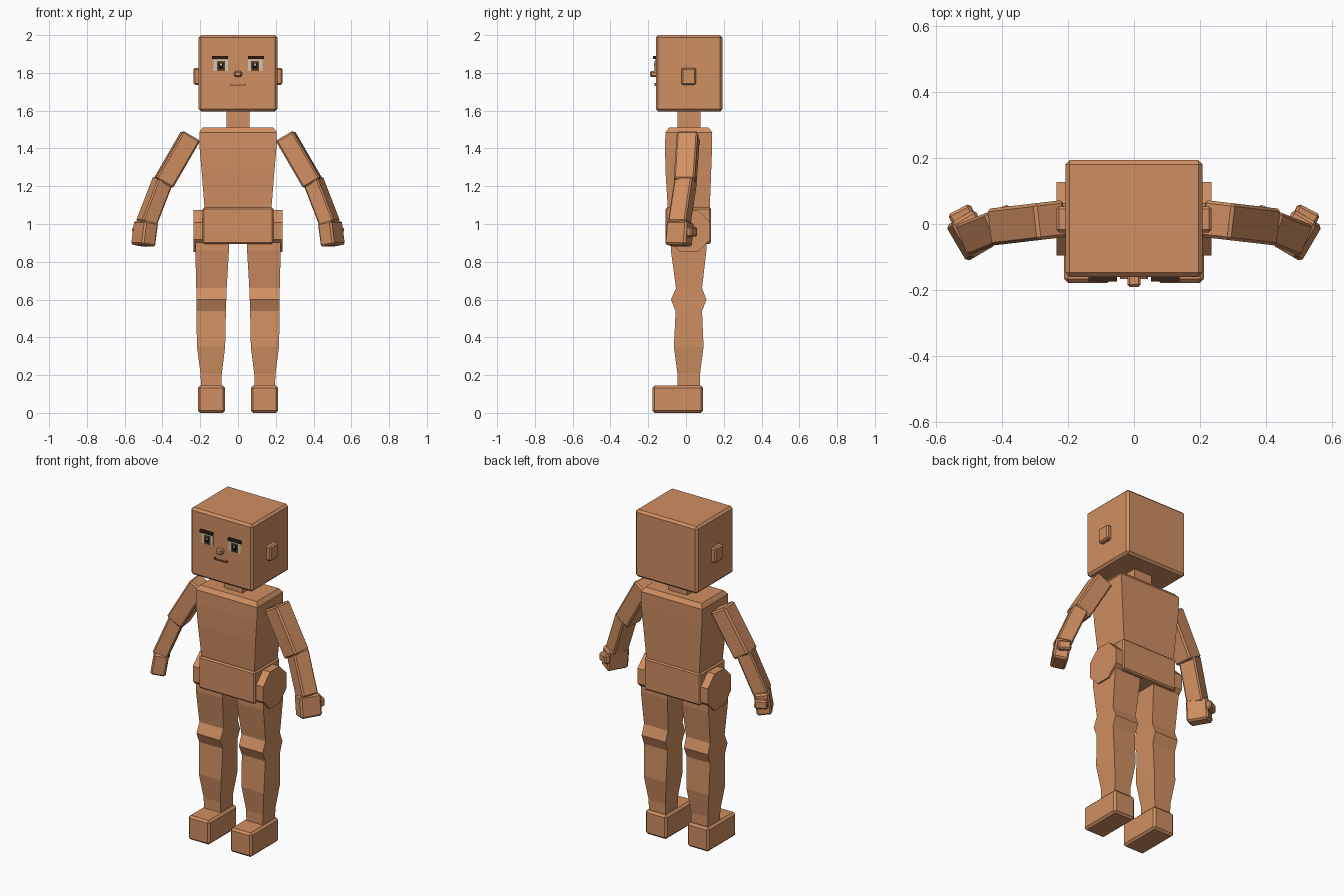
import bpy, bmesh, math
from mathutils import Matrix, Vector

if "Cube" in bpy.data.objects:
    bpy.data.objects.remove(bpy.data.objects["Cube"])


def material(name, rgb):
    m = bpy.data.materials.new(name)
    m.diffuse_color = (*rgb, 1.0)
    m.use_nodes = True
    m.node_tree.nodes["Principled BSDF"].inputs["Base Color"].default_value = m.diffuse_color
    return m


SKIN = material("skin", (0.63, 0.275, 0.122))
BROW = material("brow_brown", (0.035, 0.015, 0.008))
WHITE = material("eye_white", (0.62, 0.58, 0.46))
IRIS = material("iris_brown", (0.12, 0.05, 0.02))
PUPIL = material("pupil_dark", (0.012, 0.006, 0.004))
LIP = material("lip_brown", (0.30, 0.11, 0.05))


def finish(name, bm, mat, bevel=0.0):
    if bevel:
        bmesh.ops.bevel(bm, geom=bm.edges[:], offset=bevel, segments=1,
                        affect='EDGES', clamp_overlap=True)
    bmesh.ops.recalc_face_normals(bm, faces=bm.faces[:])
    me = bpy.data.meshes.new(name)
    bm.to_mesh(me)
    bm.free()
    me.materials.append(mat)
    ob = bpy.data.objects.new(name, me)
    bpy.context.collection.objects.link(ob)
    return ob


def box(name, x, y, z, mat=SKIN, bevel=0.0):
    """Axis-aligned box from three (low, high) ranges."""
    bm = bmesh.new()
    size = [r[1] - r[0] for r in (x, y, z)]
    mid = [(r[0] + r[1]) / 2 for r in (x, y, z)]
    bmesh.ops.create_cube(bm, size=1.0, matrix=Matrix.Translation(mid) @ Matrix.Diagonal((*size, 1)))
    return finish(name, bm, mat, bevel)


def limb(name, p, q, width, depth, bevel):
    """Box running from p to q, yawed to follow its own heading."""
    p, q = Vector(p), Vector(q)
    az = (q - p).normalized()
    ay = Vector((0, 0, 1)).cross(az).normalized()
    ax = ay.cross(az)
    m = Matrix((ax, ay, az)).transposed().to_4x4()
    m.translation = (p + q) / 2
    bm = bmesh.new()
    bmesh.ops.create_cube(bm, size=1.0,
                          matrix=m @ Matrix.Diagonal((width, depth, (q - p).length, 1)))
    return finish(name, bm, SKIN, bevel)


def loft(name, rings, bevel=0.0):
    """Rectangular sections (z, x0, x1, y0, y1) joined into one solid."""
    bm = bmesh.new()
    loops = [[bm.verts.new(c) for c in ((x0, y0, z), (x1, y0, z), (x1, y1, z), (x0, y1, z))]
             for z, x0, x1, y0, y1 in rings]
    for a, b in zip(loops, loops[1:]):
        for i in range(4):
            j = (i + 1) % 4
            bm.faces.new((a[i], a[j], b[j], b[i]))
    bm.faces.new(loops[0])
    bm.faces.new(loops[-1])
    return finish(name, bm, SKIN, bevel)


def span(s, a, b):
    return tuple(sorted((s * a, s * b)))


# Head, neck, torso and pelvis
box("head", (-0.208, 0.208), (-0.16, 0.193), (1.595, 2.0), bevel=0.013)
box("neck", (-0.062, 0.062), (-0.045, 0.077), (1.49, 1.61))
loft("torso", [(z, -h, h, y0, y1) for z, h, y0, y1 in (
    (1.06, 0.175, -0.095, 0.125),
    (1.27, 0.192, -0.108, 0.133),
    (1.40, 0.203, -0.111, 0.138),
    (1.485, 0.205, -0.109, 0.139),
    (1.51, 0.188, -0.09, 0.12))])
box("pelvis", (-0.188, 0.188), (-0.108, 0.133), (0.895, 1.087), bevel=0.008)

# Nose and mouth
box("nose", (-0.02, 0.02), (-0.19, -0.15), (1.778, 1.81), bevel=0.007)
box("mouth", (-0.042, 0.042), (-0.167, -0.158), (1.731, 1.738), LIP)

for side, s in (("left", 1), ("right", -1)):
    # Ear
    box(side + "_ear", span(s, 0.19, 0.235), (-0.025, 0.053), (1.737, 1.827), bevel=0.008)

    # Eye plates, eyebrow and mouth corner
    box(side + "_eye_white", span(s, 0.053, 0.13), (-0.164, -0.158), (1.81, 1.87), WHITE)
    box(side + "_iris", span(s, 0.069, 0.11), (-0.166, -0.160), (1.81, 1.862), IRIS)
    box(side + "_pupil", span(s, 0.077, 0.102), (-0.168, -0.161), (1.82, 1.853), PUPIL)
    box(side + "_eye_glint", (s * 0.09 - 0.005, s * 0.09 + 0.005), (-0.170, -0.162),
        (1.84, 1.85), WHITE)
    box(side + "_eyebrow", span(s, 0.052, 0.137), (-0.174, -0.155), (1.874, 1.89), BROW)
    box(side + "_mouth_corner", span(s, 0.036, 0.043), (-0.167, -0.158), (1.737, 1.746), LIP)

    # Arm, hand and thumb
    limb(side + "_upper_arm", (s * 0.25, 0.012, 1.467), (s * 0.396, -0.005, 1.215),
         0.105, 0.112, 0.009)
    limb(side + "_forearm", (s * 0.396, 0.0, 1.235), (s * 0.487, -0.036, 1.0),
         0.088, 0.100, 0.008)
    limb(side + "_hand", (s * 0.486, -0.03, 1.012), (s * 0.503, -0.04, 0.885),
         0.085, 0.126, 0.01)
    limb(side + "_thumb", (s * 0.49, 0.046, 0.96), (s * 0.555, 0.012, 0.957),
         0.052, 0.036, 0.008)

    # Leg with bulging knee and calf
    loft(side + "_leg", [(z, *span(s, a, b), y0, y1) for z, a, b, y0, y1 in (
        (0.14, 0.087, 0.196, -0.045, 0.074),
        (0.205, 0.086, 0.198, -0.045, 0.074),
        (0.35, 0.068, 0.217, -0.064, 0.093),
        (0.54, 0.064, 0.221, -0.055, 0.085),
        (0.60, 0.062, 0.221, -0.08, 0.108),
        (0.66, 0.060, 0.221, -0.053, 0.085),
        (0.86, 0.048, 0.226, -0.08, 0.108),
        (1.0, 0.045, 0.226, -0.08, 0.108))])

    # Octagonal hip joint
    bm = bmesh.new()
    turn = (Matrix.Translation((s * 0.1425, 0.016, 0.963)) @ Matrix.Rotation(math.pi / 2, 4, 'Y')
            @ Matrix.Rotation(math.pi / 8, 4, 'Z'))
    bmesh.ops.create_cone(bm, cap_ends=True, segments=8, radius1=0.12, radius2=0.12,
                          depth=0.185, matrix=turn)
    finish(side + "_hip_joint", bm, SKIN)

    # Foot
    box(side + "_foot", span(s, 0.068, 0.212), (-0.178, 0.091), (0.0, 0.145), bevel=0.012)
